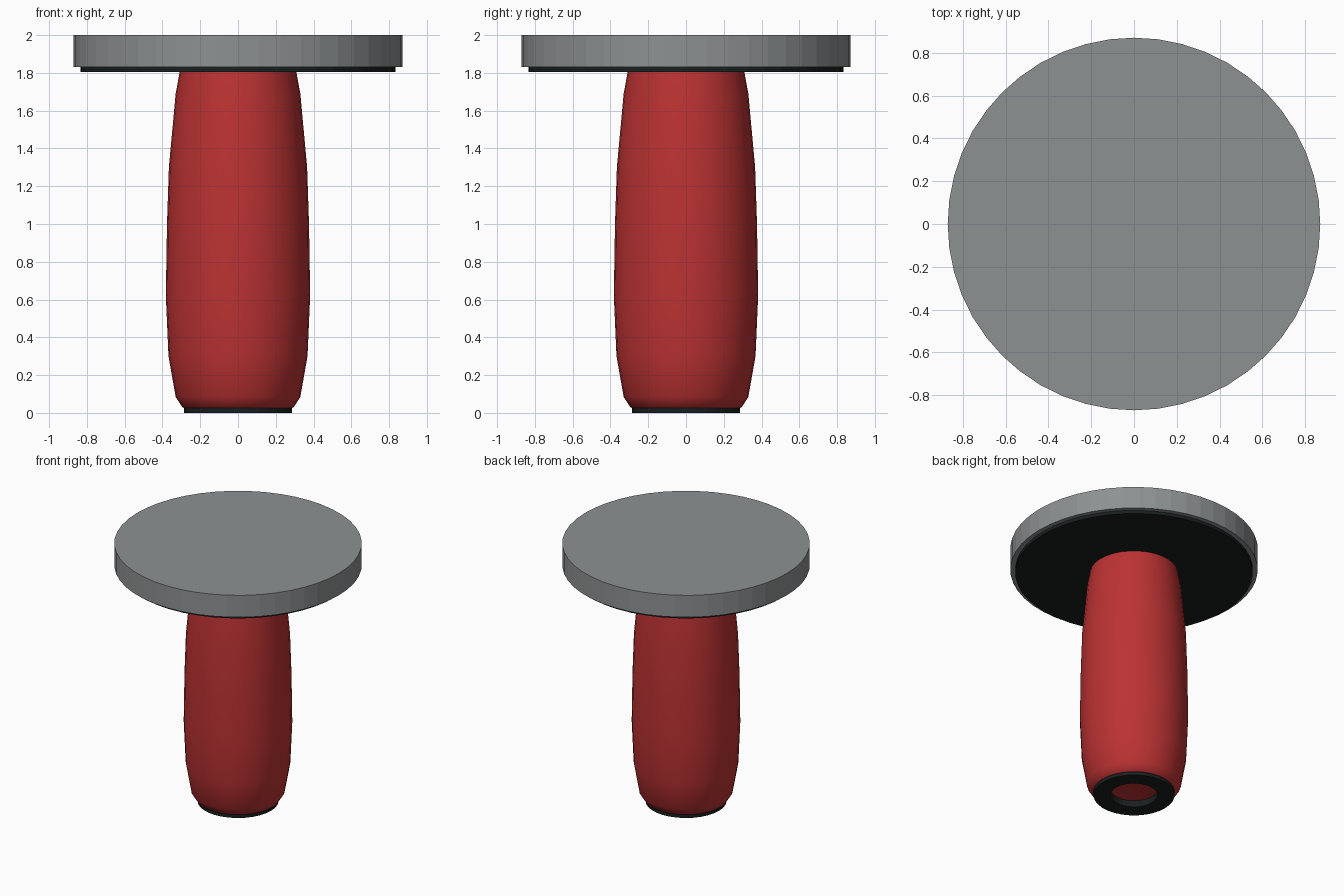
import bpy
import math

default = bpy.data.objects.get("Cube")
if default:
    bpy.data.objects.remove(default, do_unlink=True)


def make_material(name, rgb):
    mat = bpy.data.materials.new(name)
    mat.use_nodes = True
    colour = (*rgb, 1.0)
    mat.diffuse_color = colour
    bsdf = next(n for n in mat.node_tree.nodes if n.type == 'BSDF_PRINCIPLED')
    bsdf.inputs["Base Color"].default_value = colour
    return mat


def lathe(name, profile, sides, mat, closed=False):
    """Spin a bottom-to-top (radius, height) profile; cap the ends unless it is closed."""
    verts, faces = [], []
    for r, z in profile:
        for i in range(sides):
            a = 2 * math.pi * i / sides
            verts.append((r * math.cos(a), r * math.sin(a), z))
    n = len(profile)
    for k in range(n if closed else n - 1):
        lo, hi = k * sides, (k + 1) % n * sides
        for i in range(sides):
            j = (i + 1) % sides
            faces.append((lo + i, lo + j, hi + j, hi + i))
    if not closed:
        faces.append(tuple(reversed(range(sides))))
        faces.append(tuple(range((n - 1) * sides, n * sides)))
    mesh = bpy.data.meshes.new(name)
    mesh.from_pydata(verts, [], faces)
    mesh.materials.append(mat)
    obj = bpy.data.objects.new(name, mesh)
    bpy.context.collection.objects.link(obj)
    return obj


def smooth(obj, degrees):
    bpy.ops.object.select_all(action='DESELECT')
    obj.select_set(True)
    bpy.context.view_layer.objects.active = obj
    bpy.ops.object.shade_smooth_by_angle(angle=math.radians(degrees))


red = make_material("red grip", (0.50, 0.032, 0.033))
grey = make_material("grey metal", (0.27, 0.285, 0.29))
dark = make_material("dark rubber", (0.010, 0.014, 0.014))

# Flat round head and the thin dark pad beneath it
lathe("head_disc", [(0.87, 1.83), (0.87, 2.0)], 48, grey)
lathe("head_pad", [(0.835, 1.805), (0.835, 1.83)], 48, dark)

# Swelling handle, with its underside recessed inside the end ring
handle = lathe("handle", [
    (0.165, 0.05), (0.284, 0.025), (0.295, 0.03), (0.33, 0.085), (0.368, 0.3),
    (0.382, 0.62), (0.376, 1.0), (0.366, 1.3), (0.33, 1.69), (0.308, 1.81),
], 32, red)
smooth(handle, 50)

# Dark ring around the open handle end
lathe("end_ring", [(0.165, 0.0), (0.285, 0.0), (0.285, 0.026), (0.165, 0.052)],
      32, dark, closed=True)
